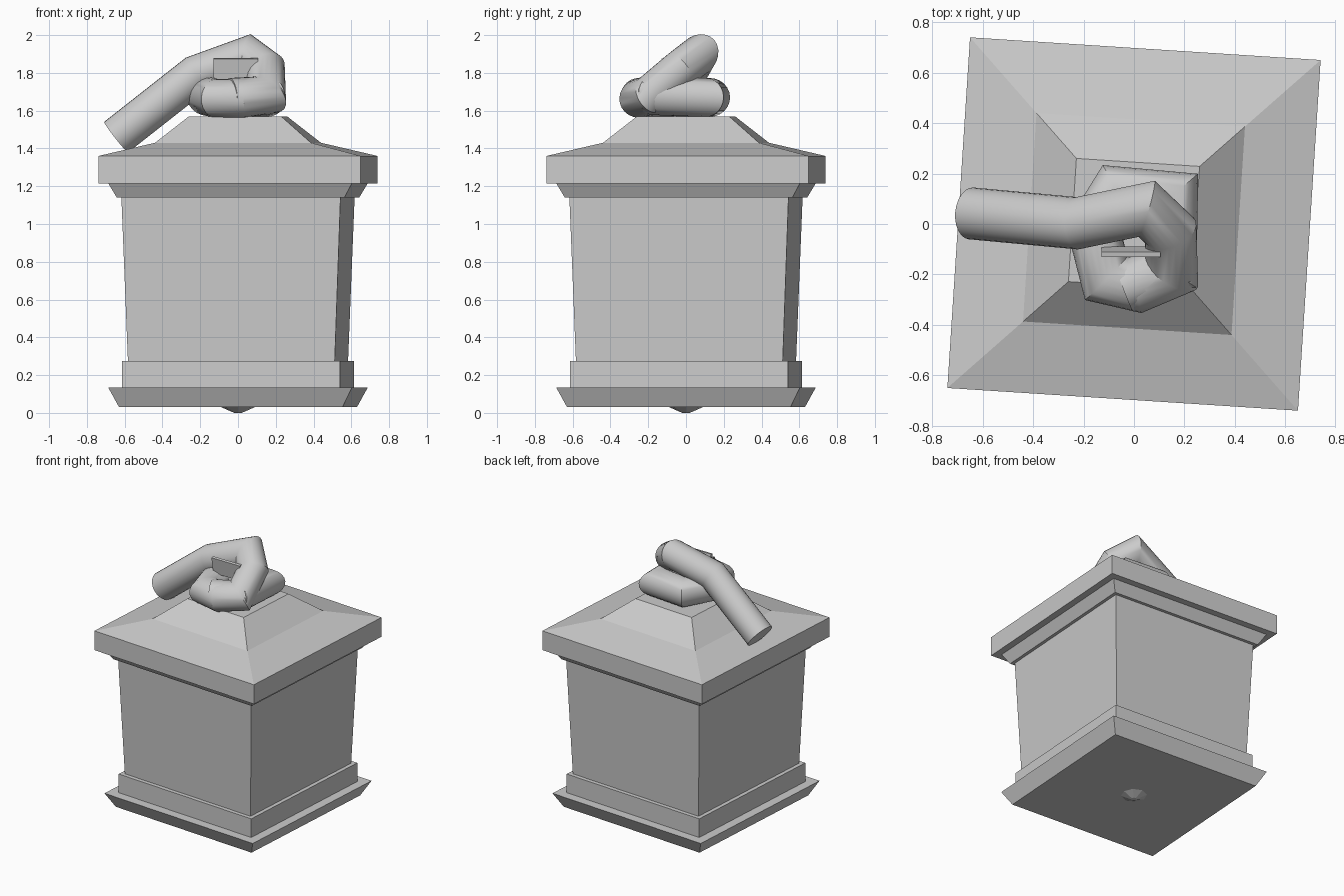
import bpy, bmesh, math
from mathutils import Vector, Matrix

if "Cube" in bpy.data.objects:
    bpy.data.objects.remove(bpy.data.objects["Cube"])

TURN = math.radians(-3.7)   # the casing is turned slightly about z
K = 0.9405                  # turned extent -> half side


def finish(bm, name, smooth=False):
    bmesh.ops.recalc_face_normals(bm, faces=bm.faces)
    me = bpy.data.meshes.new(name)
    bm.to_mesh(me)
    bm.free()
    ob = bpy.data.objects.new(name, me)
    bpy.context.collection.objects.link(ob)
    if smooth:
        bpy.ops.object.select_all(action='DESELECT')
        ob.select_set(True)
        bpy.context.view_layer.objects.active = ob
        bpy.ops.object.shade_smooth_by_angle(angle=math.radians(35))
    return ob


def skin(bm, rings):
    rows = [[bm.verts.new(p) for p in ring] for ring in rings]
    n = len(rows[0])
    for a, b in zip(rows, rows[1:]):
        for i in range(n):
            j = (i + 1) % n
            bm.faces.new((a[i], a[j], b[j], b[i]))
    bm.faces.new(rows[0])
    bm.faces.new(rows[-1])


def square_stack(name, profile):
    """Loft square sections given as (extent, z)."""
    rot = Matrix.Rotation(TURN, 3, 'Z')
    rings = []
    for ext, z in profile:
        h = ext * K
        rings.append([rot @ Vector((sx * h, sy * h, z))
                      for sx, sy in ((-1, -1), (1, -1), (1, 1), (-1, 1))])
    bm = bmesh.new()
    skin(bm, rings)
    return finish(bm, name)


def tube(name, pts, r, sides=24):
    """Sweep a circle along a path with mitred corners."""
    pts = [Vector(p) for p in pts]
    dirs = [(b - a).normalized() for a, b in zip(pts, pts[1:])]
    q = dirs[0].to_track_quat('Z', 'Y')
    ring = [pts[0] + q @ Vector((r * math.cos(t), r * math.sin(t), 0))
            for t in (2 * math.pi * i / sides for i in range(sides))]
    rings = [ring]
    for i, d in enumerate(dirs):
        nxt = dirs[i + 1] if i + 1 < len(dirs) else d
        n = (d + nxt).normalized()
        ring = [p + d * ((pts[i + 1] - p).dot(n) / d.dot(n)) for p in ring]
        rings.append(ring)
    bm = bmesh.new()
    skin(bm, rings)
    return finish(bm, name, True)


# square casing, bottom to top
square_stack("base_moulding", [(0.63, 0.03), (0.688, 0.135)])
square_stack("plinth", [(0.615, 0.13), (0.615, 0.275)])
square_stack("body", [(0.583, 0.27), (0.618, 1.145)])
square_stack("cornice", [(0.642, 1.14), (0.69, 1.22)])
square_stack("lid", [(0.74, 1.215), (0.74, 1.36), (0.44, 1.43), (0.26, 1.57)])

# small pointed boss under the base
bm = bmesh.new()
bmesh.ops.create_cone(bm, cap_ends=True, segments=8, radius1=0.02, radius2=0.1,
                      depth=0.035, matrix=Matrix.Translation((0, 0, 0.0175)))
finish(bm, "bottom_boss")

# knotted thick handle: free end, arch, then coil on top of the lid
tube("knotted_handle", [
    (-0.645, 0.042, 1.46), (-0.225, 0.003, 1.79), (0.05, 0.06, 1.89),
    (0.145, -0.03, 1.82), (0.15, -0.19, 1.685), (0.02, -0.245, 1.665),
    (-0.11, -0.215, 1.665), (-0.16, -0.02, 1.675), (-0.07, 0.125, 1.67),
    (0.15, 0.105, 1.67), (0.145, -0.18, 1.68), (-0.04, -0.25, 1.67)], 0.103)

# flat tab standing inside the coil
bm = bmesh.new()
bmesh.ops.create_cube(bm, size=1)
bmesh.ops.transform(bm, verts=bm.verts, matrix=Matrix.Translation((-0.012, -0.11, 1.815))
                    @ Matrix.Rotation(math.radians(10), 4, 'X')
                    @ Matrix.Diagonal((0.235, 0.02, 0.125, 1)))
finish(bm, "inner_tab")
